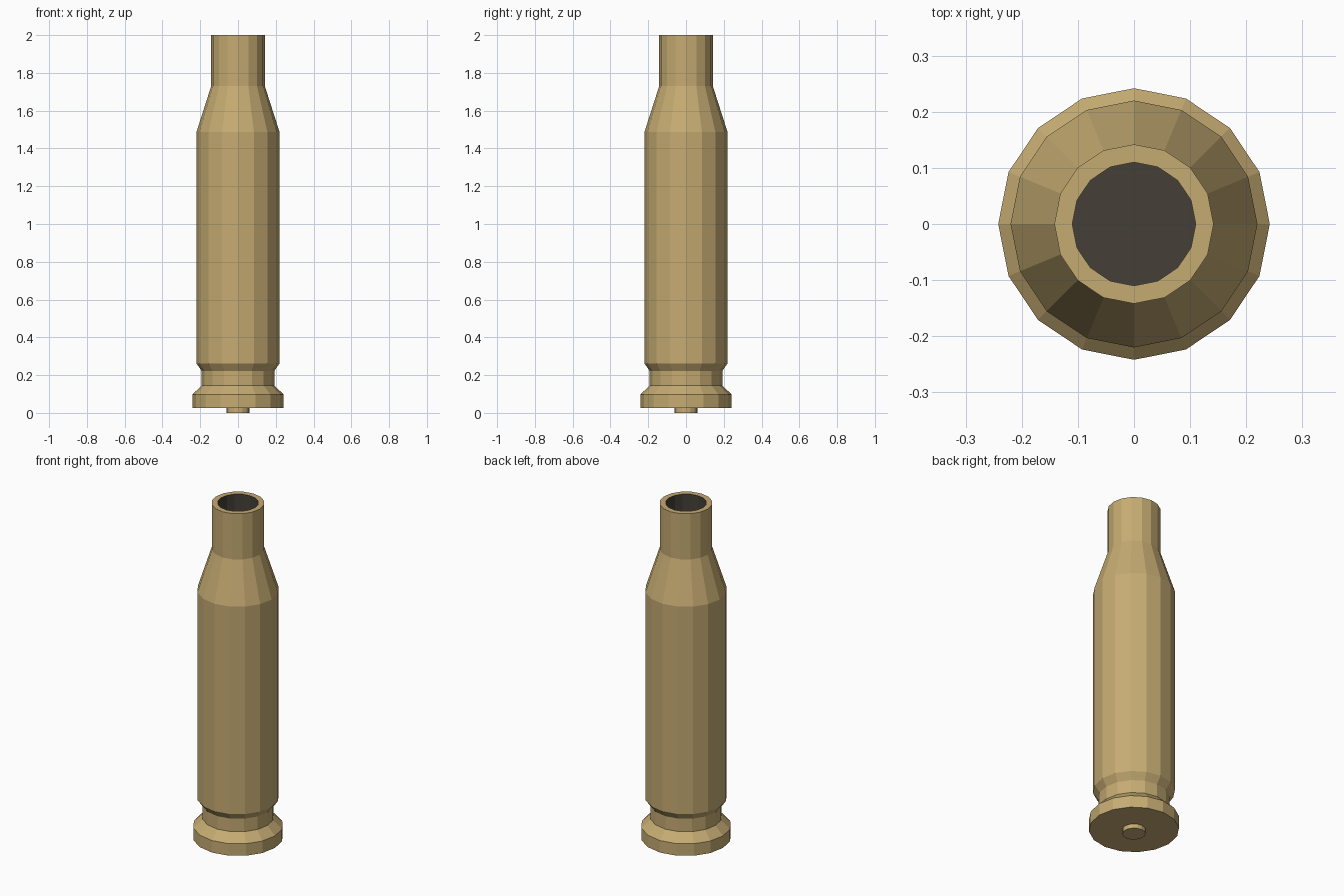
import bpy, bmesh, math

if "Cube" in bpy.data.objects:
    bpy.data.objects.remove(bpy.data.objects["Cube"])

SIDES = 16


def material(name, color):
    m = bpy.data.materials.new(name)
    m.diffuse_color = color
    m.use_nodes = True
    m.node_tree.nodes["Principled BSDF"].inputs["Base Color"].default_value = m.diffuse_color
    return m


brass = material("brass", (0.56, 0.41, 0.17, 1))
soot = material("dark_interior", (0.06, 0.05, 0.038, 1))


def lathe(name, profile, mats, dark_from=None, cap_start=True, cap_end=True):
    """Revolve (radius, z) points; bands from index dark_from use material 1."""
    bm = bmesh.new()
    rings = []
    for r, z in profile:
        rings.append([bm.verts.new((r * math.cos(2 * math.pi * i / SIDES),
                                    r * math.sin(2 * math.pi * i / SIDES), z))
                      for i in range(SIDES)])
    for k, (a, b) in enumerate(zip(rings, rings[1:])):
        for i in range(SIDES):
            j = (i + 1) % SIDES
            f = bm.faces.new((a[i], a[j], b[j], b[i]))
            f.material_index = int(dark_from is not None and k >= dark_from)
    if cap_start:
        bm.faces.new(rings[0][::-1])
    if cap_end:
        bm.faces.new(rings[-1]).material_index = int(dark_from is not None)
    me = bpy.data.meshes.new(name)
    bm.to_mesh(me)
    bm.free()
    for m in mats:
        me.materials.append(m)
    ob = bpy.data.objects.new(name, me)
    bpy.context.collection.objects.link(ob)
    return ob


# Case: rim, groove, body, shoulder, neck, mouth and dark bore
lathe("casing", [
    (0.242, 0.026), (0.242, 0.097), (0.192, 0.145), (0.192, 0.222),
    (0.220, 0.262), (0.220, 1.487), (0.142, 1.73), (0.142, 2.0),
    (0.110, 2.0), (0.110, 1.70)], [brass, soot], dark_from=8)

# Small raised disc under the base
lathe("primer", [(0.062, 0.0), (0.062, 0.026)], [brass], cap_end=False)
